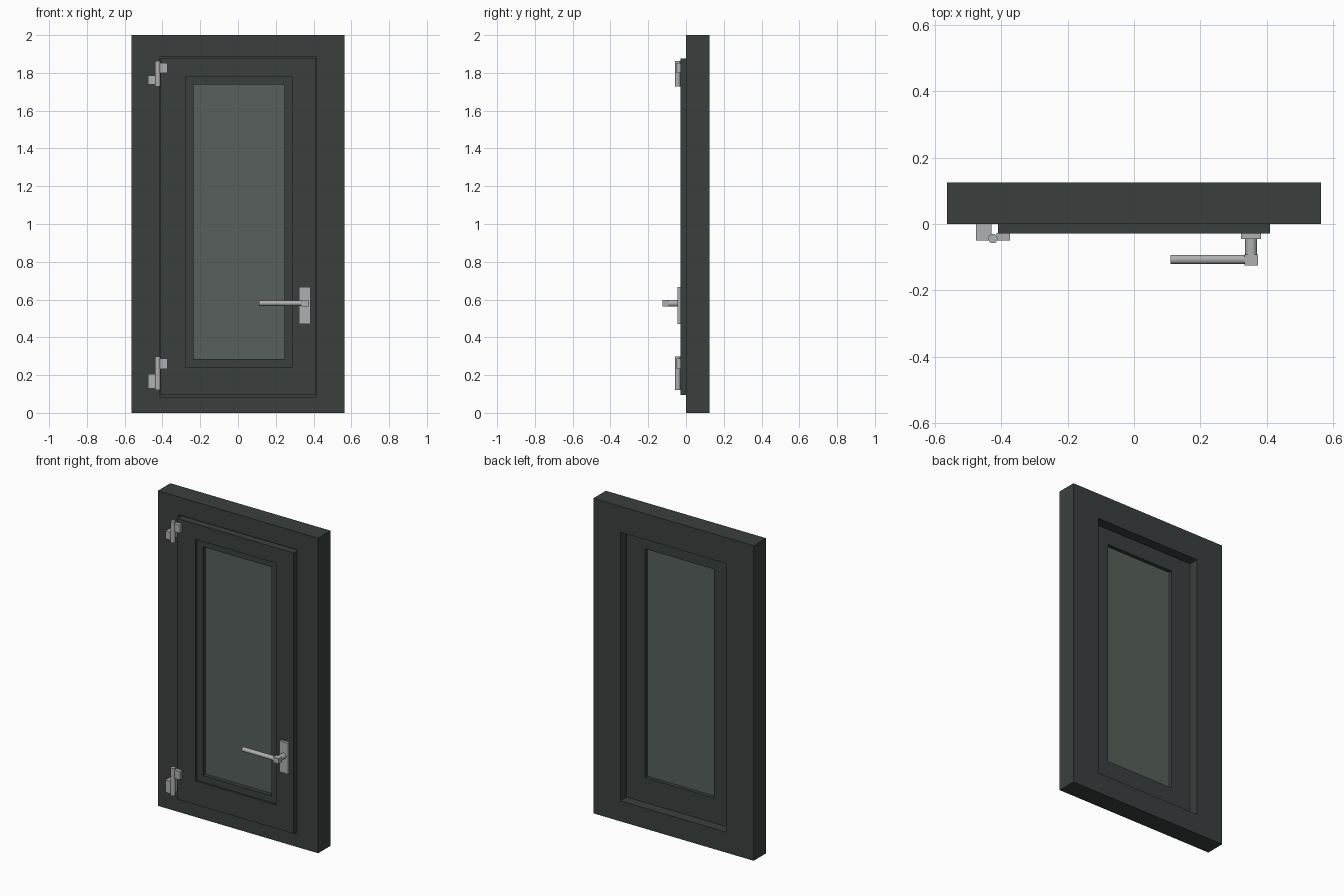
import bpy, bmesh, math
from mathutils import Matrix, Vector

cube = bpy.data.objects.get("Cube")
if cube:
    bpy.data.objects.remove(cube, do_unlink=True)


def material(name, rgb):
    m = bpy.data.materials.new(name)
    m.use_nodes = True
    m.diffuse_color = (*rgb, 1)
    m.node_tree.nodes["Principled BSDF"].inputs["Base Color"].default_value = (*rgb, 1)
    return m


PAINT = material("dark grey paint", (0.042, 0.051, 0.049))
GLASS = material("grey green glass", (0.095, 0.118, 0.106))
METAL = material("brushed metal", (0.43, 0.435, 0.44))


def finish(name, bm, mat, smooth=False):
    bmesh.ops.recalc_face_normals(bm, faces=bm.faces)
    mesh = bpy.data.meshes.new(name)
    bm.to_mesh(mesh)
    bm.free()
    mesh.materials.append(mat)
    obj = bpy.data.objects.new(name, mesh)
    bpy.context.collection.objects.link(obj)
    if smooth:
        bpy.ops.object.select_all(action="DESELECT")
        obj.select_set(True)
        bpy.context.view_layer.objects.active = obj
        bpy.ops.object.shade_smooth_by_angle(angle=math.radians(35))
    return obj


def box(name, x, y, z, mat):
    bm = bmesh.new()
    bmesh.ops.create_cube(bm, size=1)
    for v in bm.verts:
        v.co = [r[0] if c < 0 else r[1] for c, r in zip(v.co, (x, y, z))]
    return finish(name, bm, mat)


def rod(name, start, end, radius, mat):
    a, b = Vector(start), Vector(end)
    bm = bmesh.new()
    turn = (b - a).to_track_quat("Z", "Y").to_matrix().to_4x4()
    bmesh.ops.create_cone(bm, cap_ends=True, segments=32, radius1=radius, radius2=radius,
                          depth=(b - a).length, matrix=Matrix.Translation((a + b) / 2) @ turn)
    return finish(name, bm, mat, smooth=True)


def rect_ring(name, profile, mat):
    """Sweep a closed profile of (centre x, half width, bottom, top, y) round a rectangle."""
    bm = bmesh.new()
    loops = [[bm.verts.new((cx + sx * hw, y, z)) for sx, z in
              ((-1, lo), (1, lo), (1, hi), (-1, hi))] for cx, hw, lo, hi, y in profile]
    for i, a in enumerate(loops):
        b = loops[(i + 1) % len(loops)]
        for k in range(4):
            n = (k + 1) % 4
            bm.faces.new((a[k], a[n], b[n], b[k]))
    return finish(name, bm, mat)


# Fixed outer frame with a stepped rebate
outer = (0, 0.563, 0, 2)
rebate = (0, 0.414, 0.084, 1.886)
back_hole = (0, 0.373, 0.13, 1.835)
rect_ring("outer_frame", [(*outer, 0), (*rebate, 0), (*rebate, 0.062), (*back_hole, 0.062),
                          (*back_hole, 0.125), (*outer, 0.125)], PAINT)

# Opening sash with a stepped glazing bead
edge = (0, 0.409, 0.094, 1.876)
bead = (0.005, 0.283, 0.244, 1.778)
pane = (0.005, 0.241, 0.286, 1.738)
rect_ring("sash", [(*edge, -0.028), (*bead, -0.028), (*bead, -0.016), (*pane, -0.016),
                   (*pane, 0.058), (*edge, 0.058)], PAINT)
box("glass_pane", (-0.24, 0.25), (0.01, 0.035), (0.28, 1.744), GLASS)

# Hinges: barrel, leaf on the frame, leaf on the sash
for label, barrel, frame_leaf, sash_leaf in (
        ("top", (1.727, 1.862), (1.738, 1.787), (1.8, 1.852)),
        ("bottom", (0.121, 0.298), (0.128, 0.207), (0.233, 0.288))):
    rod(label + "_hinge_barrel", (-0.425, -0.044, barrel[0]), (-0.425, -0.044, barrel[1]),
        0.014, METAL)
    box(label + "_hinge_frame_leaf", (-0.476, -0.43), (-0.049, 0), frame_leaf, METAL)
    box(label + "_hinge_sash_leaf", (-0.415, -0.373), (-0.05, -0.027), sash_leaf, METAL)

# Handle: back plate, neck, hub and lever
box("handle_plate", (0.322, 0.383), (-0.045, -0.027), (0.47, 0.667), METAL)
rod("handle_neck", (0.353, -0.044, 0.58), (0.353, -0.094, 0.58), 0.018, METAL)
box("handle_hub", (0.333, 0.373), (-0.125, -0.092), (0.563, 0.597), METAL)
rod("handle_lever", (0.11, -0.107, 0.581), (0.335, -0.107, 0.581), 0.014, METAL)
